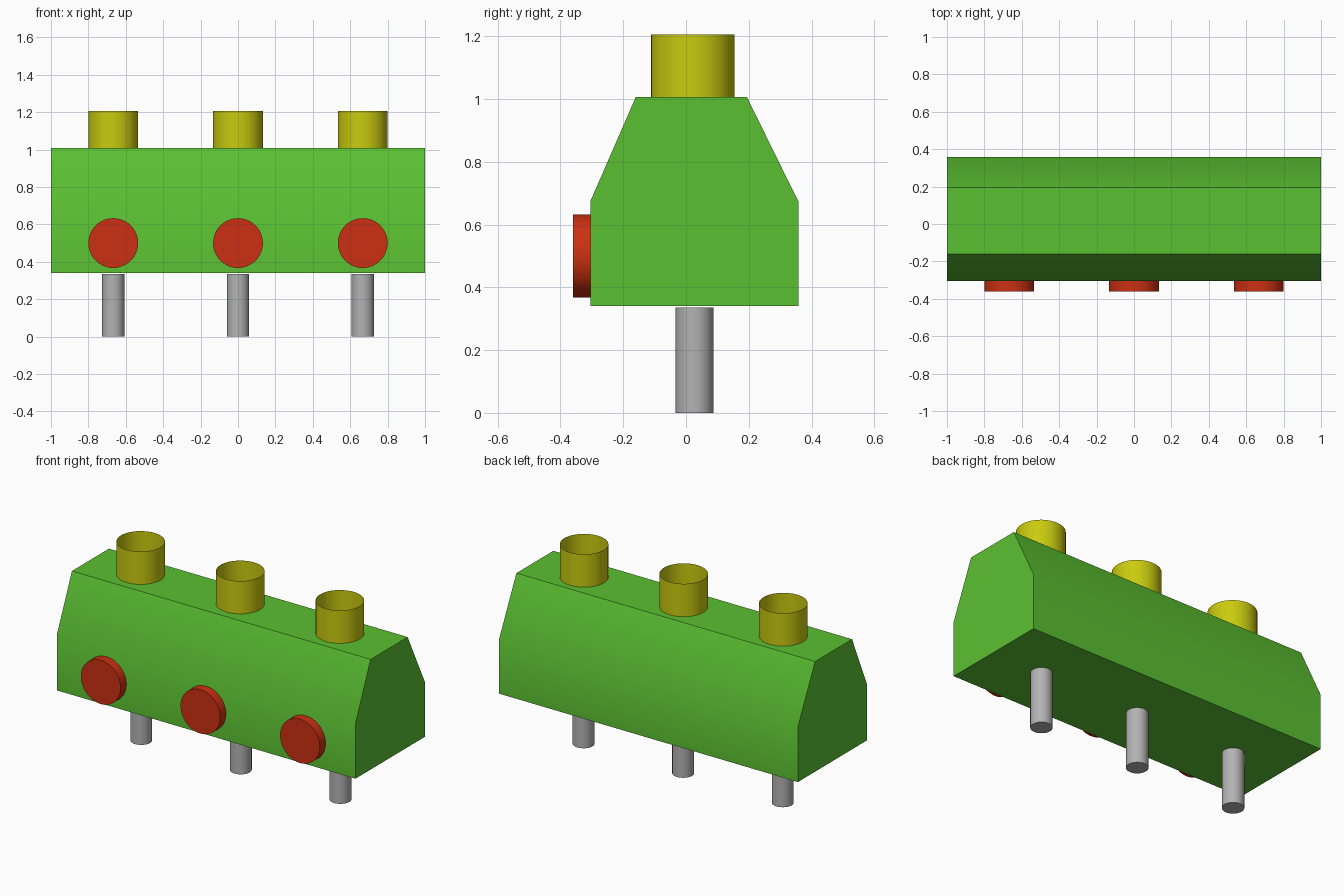
import bpy, bmesh, math
from mathutils import Matrix, Vector

cube = bpy.data.objects.get("Cube")
if cube:
    bpy.data.objects.remove(cube, do_unlink=True)


def material(name, rgb):
    mat = bpy.data.materials.new(name)
    mat.use_nodes = True
    colour = (*rgb, 1.0)
    mat.diffuse_color = colour
    mat.node_tree.nodes["Principled BSDF"].inputs["Base Color"].default_value = colour
    return mat


GREEN = material("green", (0.105, 0.53, 0.032))
YELLOW = material("yellow", (0.59, 0.59, 0.005))
RED = material("red", (0.60, 0.03, 0.006))
GREY = material("grey", (0.45, 0.45, 0.45))


def finish(name, bm, mat):
    bmesh.ops.recalc_face_normals(bm, faces=bm.faces)
    mesh = bpy.data.meshes.new(name)
    bm.to_mesh(mesh)
    bm.free()
    mesh.materials.append(mat)
    obj = bpy.data.objects.new(name, mesh)
    bpy.context.collection.objects.link(obj)
    bpy.ops.object.select_all(action='DESELECT')
    obj.select_set(True)
    bpy.context.view_layer.objects.active = obj
    bpy.ops.object.shade_smooth_by_angle(angle=math.radians(30))
    return obj


def cylinder(name, centre, radius, depth, mat, axis='Z', capped=True):
    bm = bmesh.new()
    bmesh.ops.create_cone(bm, cap_ends=capped, segments=48, radius1=radius,
                          radius2=radius, depth=depth)
    turn = Matrix.Rotation(math.pi / 2, 4, 'X') if axis == 'Y' else Matrix()
    bm.transform(Matrix.Translation(centre) @ turn)
    return finish(name, bm, mat)


# Body: tapered profile extruded along x
profile = [(-0.305, 0.34), (0.358, 0.34), (0.358, 0.674),
           (0.194, 1.007), (-0.16, 1.007), (-0.305, 0.674)]
bm = bmesh.new()
end = bm.faces.new([bm.verts.new((-1, y, z)) for y, z in profile])
ext = bmesh.ops.extrude_face_region(bm, geom=[end], use_keep_orig=True)
bmesh.ops.translate(bm, vec=Vector((2, 0, 0)),
                    verts=[v for v in ext["geom"] if isinstance(v, bmesh.types.BMVert)])
finish("body", bm, GREEN)

# Three stations: open tube on top, round button in front, pin below
for side, x in (("right", -0.667), ("middle", 0.0), ("left", 0.667)):
    cylinder(f"{side}_top_tube", (x, 0.022, 1.106), 0.133, 0.2, YELLOW, capped=False)
    cylinder(f"{side}_front_button", (x, -0.332, 0.5), 0.133, 0.056, RED, axis='Y')
    cylinder(f"{side}_bottom_pin", (x, 0.027, 0.168), 0.06, 0.336, GREY)
